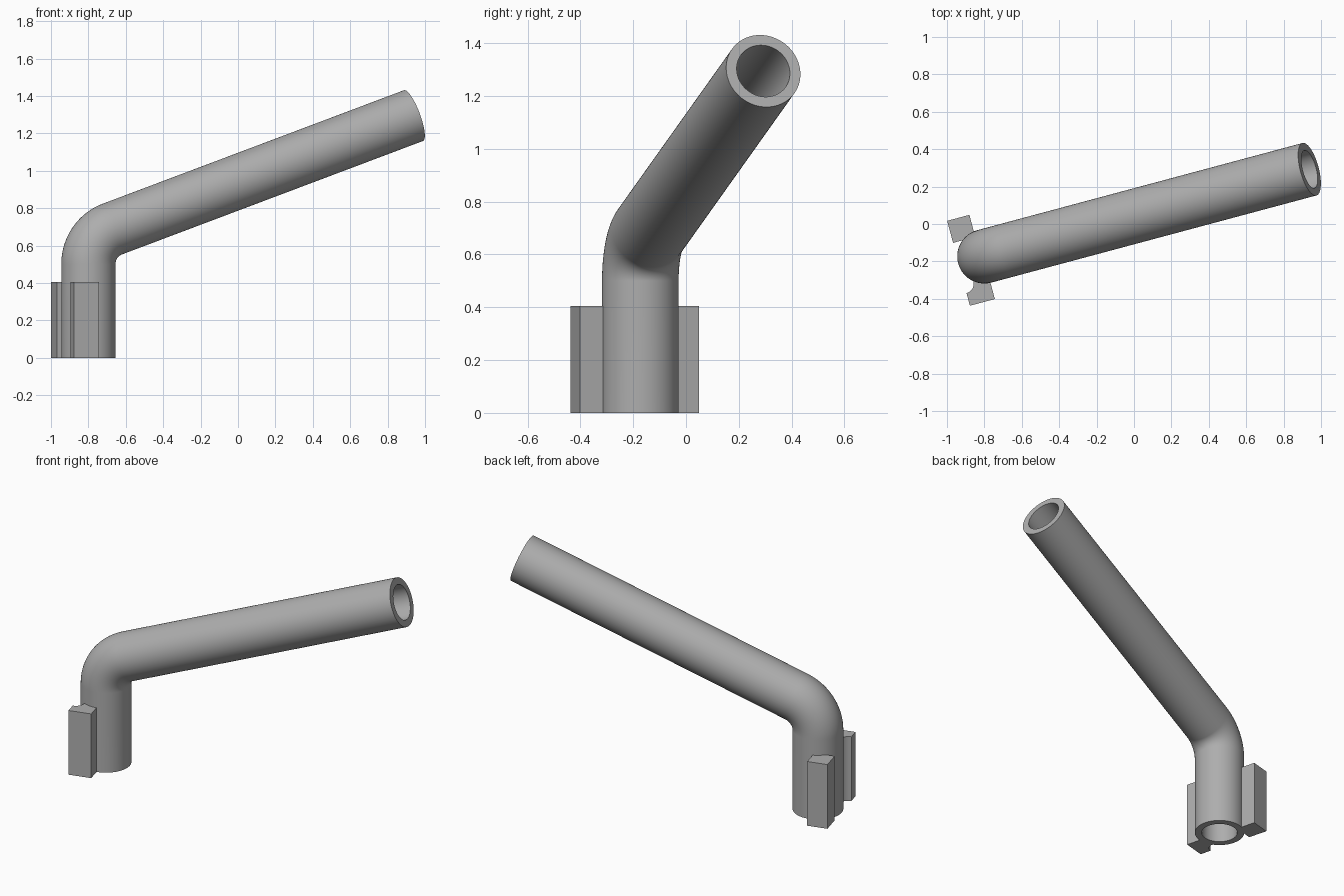
import bpy, bmesh
from math import sin, cos, pi, radians, sqrt, atan2
from mathutils import Vector, Matrix

if "Cube" in bpy.data.objects:
    bpy.data.objects.remove(bpy.data.objects["Cube"])

grey = bpy.data.materials.new("plain grey")
grey.use_nodes = True
COLOUR = (0.42, 0.42, 0.42, 1)
grey.diffuse_color = COLOUR
grey.node_tree.nodes["Principled BSDF"].inputs["Base Color"].default_value = COLOUR

# Shared frame: origin at the foot of the tube, local x along the arm
PLACE = Matrix.Translation((-0.8, -0.173, 0)) @ Matrix.Rotation(radians(15), 4, "Z")
OUTER, INNER = 0.145, 0.104
BEND_R, BEND_ANGLE, BEND_Z, ARM = 0.2, radians(70), 0.5, 1.775
BLOCK_H = 0.405
SEG, STEPS = 96, 24


def finish(bm, name):
    bmesh.ops.recalc_face_normals(bm, faces=bm.faces)
    bm.transform(PLACE)
    mesh = bpy.data.meshes.new(name)
    bm.to_mesh(mesh)
    bm.free()
    mesh.materials.append(grey)
    obj = bpy.data.objects.new(name, mesh)
    bpy.context.collection.objects.link(obj)
    bpy.ops.object.select_all(action="DESELECT")
    bpy.context.view_layer.objects.active = obj
    obj.select_set(True)
    bpy.ops.object.shade_smooth_by_angle(angle=radians(30))
    return obj


def arc(cx, cy, r, start, end, n=12):
    return [(cx + r * cos(start + (end - start) * i / n),
             cy + r * sin(start + (end - start) * i / n)) for i in range(n + 1)]


# Hollow bent tube: upright foot, bend, long sloping arm
stations = [(Vector((0, 0, 0)), 0)]
for i in range(STEPS + 1):
    t = BEND_ANGLE * i / STEPS
    stations.append((Vector((BEND_R * (1 - cos(t)), 0, BEND_Z + BEND_R * sin(t))), t))
arm_dir = Vector((sin(BEND_ANGLE), 0, cos(BEND_ANGLE)))
stations.append((stations[-1][0] + arm_dir * ARM, BEND_ANGLE))

bm = bmesh.new()
rings = []
walls = [(s, OUTER) for s in stations] + [(s, INNER) for s in reversed(stations)]
for (centre, t), r in walls:
    across = Vector((cos(t), 0, -sin(t)))
    side = Vector((0, 1, 0))
    rings.append([bm.verts.new(centre + r * (across * cos(a) + side * sin(a)))
                  for a in (2 * pi * k / SEG for k in range(SEG))])
for i, ring in enumerate(rings):
    following = rings[(i + 1) % len(rings)]
    for k in range(SEG):
        j = (k + 1) % SEG
        bm.faces.new((ring[k], ring[j], following[j], following[k]))
finish(bm, "bent_tube")


# Upright lugs whose inner side follows the tube wall
def lug(name, outline):
    bm = bmesh.new()
    base = bm.faces.new([bm.verts.new((x, y, 0)) for x, y in outline])
    top = bmesh.ops.extrude_face_region(bm, geom=[base], use_keep_orig=True)
    bmesh.ops.translate(bm, vec=(0, 0, BLOCK_H),
                        verts=[g for g in top["geom"] if isinstance(g, bmesh.types.BMVert)])
    finish(bm, name)


WALL = OUTER - 0.001


def wall_angle(x=None, y=None, sign=1):
    if x is None:
        x = -sqrt(WALL ** 2 - y ** 2)
    else:
        y = sign * sqrt(WALL ** 2 - x ** 2)
    return atan2(y, x)


LEFT, FAR = -0.143, 0.235
lug("rear_lug", [(LEFT, 0.113), (LEFT, FAR), (-0.02, FAR)]
    + arc(0, 0, WALL, wall_angle(x=-0.02), wall_angle(y=0.113)))

# Front lug has a concave hollow on its outer corner
lug("front_lug", [(-0.005, -FAR), (LEFT, -FAR)]
    + arc(LEFT, -0.113, 0.052, -pi / 2, 0)
    + arc(0, 0, WALL, wall_angle(y=-0.113), wall_angle(x=-0.005, sign=-1)))
